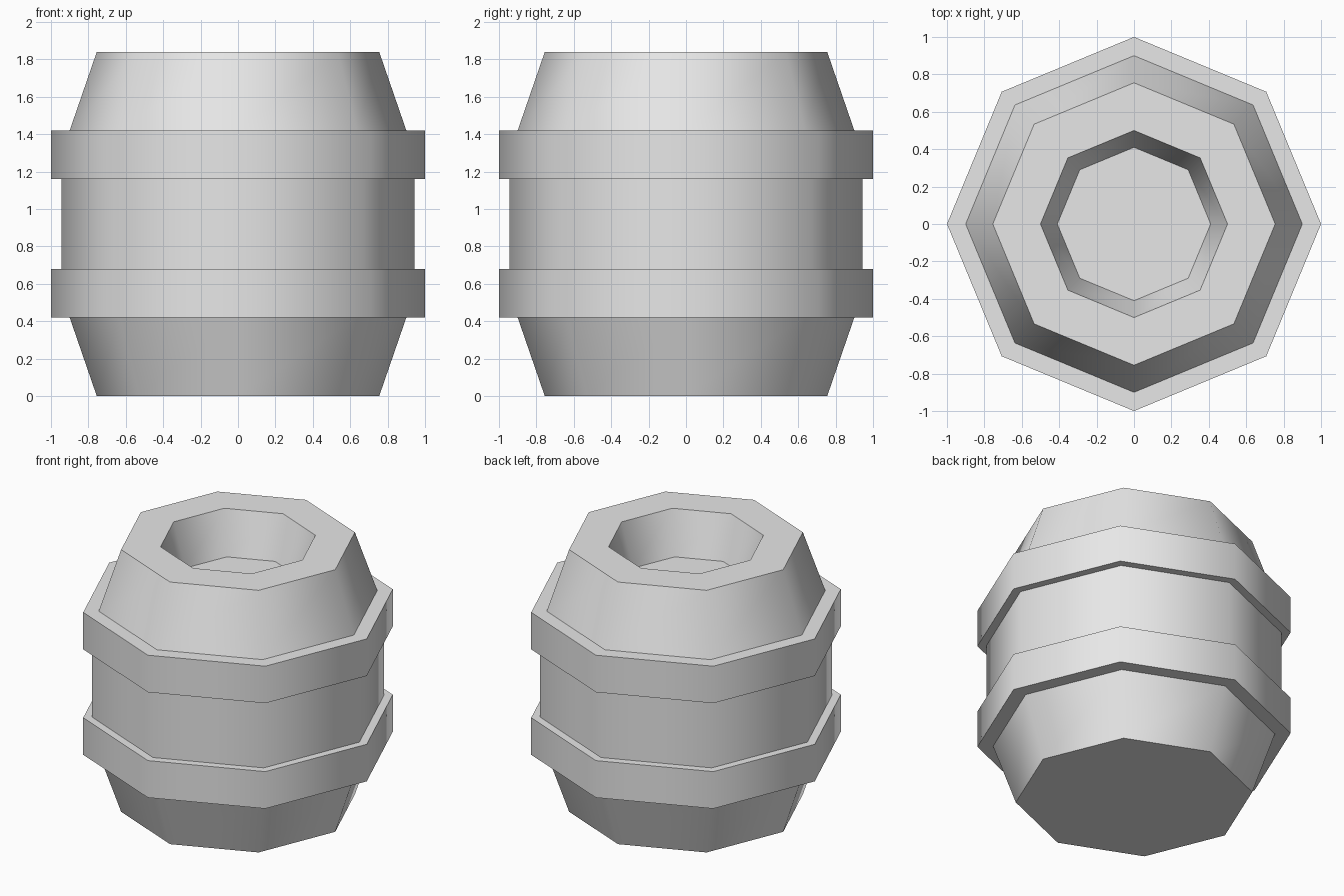
import bpy
import bmesh
from math import cos, sin, pi, radians

SIDES = 8

old = bpy.data.objects.get("Cube")
if old:
    bpy.data.objects.remove(old, do_unlink=True)

grey = bpy.data.materials.new("plain_grey")
grey.use_nodes = True
grey.diffuse_color = (0.8, 0.8, 0.8, 1)
grey.node_tree.nodes["Principled BSDF"].inputs["Base Color"].default_value = (0.8, 0.8, 0.8, 1)


def lathe(name, profile, cap_first=False, cap_last=False):
    """Turn a (radius, height) profile, walked from the outside bottom upward, around z."""
    bm = bmesh.new()
    rings = []
    for r, z in profile:
        rings.append([bm.verts.new((r * cos(2 * pi * i / SIDES),
                                    r * sin(2 * pi * i / SIDES), z))
                      for i in range(SIDES)])
    for low, high in zip(rings, rings[1:]):
        for i in range(SIDES):
            j = (i + 1) % SIDES
            bm.faces.new((low[i], low[j], high[j], high[i]))
    if cap_first:
        bm.faces.new(rings[0][::-1])
    if cap_last:
        bm.faces.new(rings[-1])
    mesh = bpy.data.meshes.new(name)
    bm.to_mesh(mesh)
    bm.free()
    mesh.materials.append(grey)
    obj = bpy.data.objects.new(name, mesh)
    bpy.context.collection.objects.link(obj)

    # Round shading along the staves, crisp edges at rims and hoops
    bpy.ops.object.select_all(action='DESELECT')
    obj.select_set(True)
    bpy.context.view_layer.objects.active = obj
    bpy.ops.object.shade_smooth_by_angle(angle=radians(50))
    return obj


TAPER, WALL, HOOP, END = 0.90, 0.943, 1.0, 0.755

# Lower tapered end with closed base
lathe("lower_body", [(END, 0), (TAPER, 0.42)], cap_first=True)

# Two raised hoops and the straight wall between them
lathe("lower_hoop", [(TAPER, 0.42), (HOOP, 0.42), (HOOP, 0.68), (WALL, 0.68)])
lathe("middle_body", [(WALL, 0.68), (WALL, 1.16)])
lathe("upper_hoop", [(WALL, 1.16), (HOOP, 1.16), (HOOP, 1.42), (TAPER, 1.42)])

# Upper tapered end with rim and sunken, sloping well
lathe("upper_body", [(TAPER, 1.42), (END, 1.84), (0.50, 1.84), (0.41, 1.54)],
      cap_last=True)
